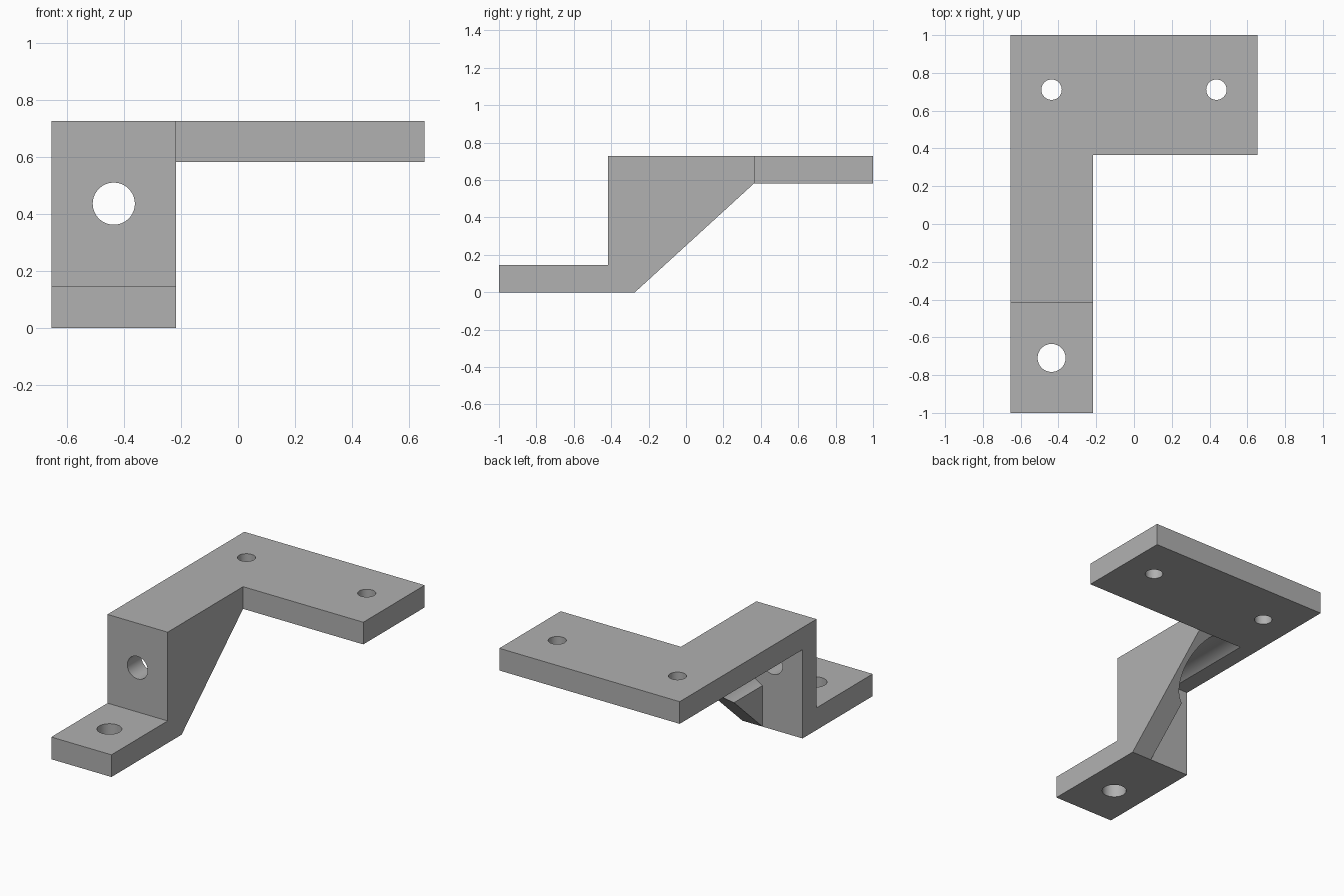
import bpy
import bmesh
import math
from mathutils import Matrix, Vector

cube = bpy.data.objects.get("Cube")
if cube:
    bpy.data.objects.remove(cube, do_unlink=True)

# Main dimensions
SIDE = 0.6545            # half width
T = 0.1455               # material thickness
INNER, OUTER = -0.364, -0.218   # x of the gusset's two sides
WALL, BACK, REAR = -0.418, -0.273, 0.364   # y of wall front, wall back, rear plate
UNDER, TOP = 0.582, 0.7275      # z of top plate
HOLE_X = -0.4364
HOLE_Z = 0.4364

metal = bpy.data.materials.new("grey metal")
metal.use_nodes = True
grey = (0.44, 0.44, 0.44, 1)
metal.diffuse_color = grey
metal.node_tree.nodes["Principled BSDF"].inputs["Base Color"].default_value = grey

# Side profiles (y, z) of the bracket's parts
foot = [(-1, 0), (WALL, 0), (WALL, T), (-1, T)]
wall = [(WALL, 0), (BACK, 0), (BACK, UNDER), (WALL, UNDER), (WALL, T)]
wall_top = [(WALL, UNDER), (BACK, UNDER), (BACK, TOP), (WALL, TOP)]
arm = [(BACK, UNDER), (REAR, UNDER), (REAR, TOP), (BACK, TOP)]
gusset = [(BACK, 0), (REAR, UNDER), (BACK, UNDER)]
plate = [(REAR, UNDER), (1, UNDER), (1, TOP), (REAR, TOP)]

# Which parts fill each span across the width
spans = [
    (-SIDE, INNER, [foot, wall, wall_top, arm, plate]),
    (INNER, OUTER, [foot, wall, wall_top, arm, plate, gusset]),
    (OUTER, SIDE, [plate]),
]

bm = bmesh.new()
corners = {}
walls = {}


def corner(x, yz):
    key = (x, *yz)
    if key not in corners:
        corners[key] = bm.verts.new(key)
    return corners[key]


def toggle_face(verts):
    """Add a face, or cancel it where two solids touch."""
    key = frozenset(verts)
    if key in walls:
        del walls[key]
    else:
        walls[key] = verts


for x0, x1, parts in spans:
    for part in parts:
        a = [corner(x0, p) for p in part]
        b = [corner(x1, p) for p in part]
        toggle_face(a)
        toggle_face(b)
        for i in range(len(part)):
            j = (i + 1) % len(part)
            toggle_face([a[i], a[j], b[j], b[i]])

for verts in walls.values():
    bm.faces.new(verts)
loose = [v for v in bm.verts if not v.link_faces]
bmesh.ops.delete(bm, geom=loose, context='VERTS')
bmesh.ops.recalc_face_normals(bm, faces=bm.faces)
bmesh.ops.dissolve_limit(bm, angle_limit=math.radians(1), verts=bm.verts, edges=bm.edges)

mesh = bpy.data.meshes.new("offset_bracket")
bm.to_mesh(mesh)
bm.free()
bracket = bpy.data.objects.new("offset_bracket", mesh)
bpy.context.collection.objects.link(bracket)
mesh.materials.append(metal)
bpy.context.view_layer.objects.active = bracket


def drill(name, start, end, radius):
    """Cut a round hole between two points."""
    start, end = Vector(start), Vector(end)
    axis = end - start
    turn = axis.to_track_quat('Z', 'Y').to_matrix().to_4x4()
    tool = bmesh.new()
    bmesh.ops.create_cone(tool, cap_ends=True, segments=64, radius1=radius, radius2=radius,
                          depth=axis.length,
                          matrix=Matrix.Translation((start + end) / 2) @ turn)
    data = bpy.data.meshes.new(name)
    tool.to_mesh(data)
    tool.free()
    data.materials.append(metal)
    cutter = bpy.data.objects.new(name, data)
    cutter.hide_render = True
    bpy.context.collection.objects.link(cutter)
    mod = bracket.modifiers.new(name, 'BOOLEAN')
    mod.operation = 'DIFFERENCE'
    mod.solver = 'EXACT'
    mod.object = cutter
    bpy.ops.object.modifier_apply(modifier=name)
    bpy.data.objects.remove(cutter, do_unlink=True)


# Screw head clearance behind the wall, then the through holes
drill("head_clearance", (HOLE_X, BACK + 0.0005, HOLE_Z), (HOLE_X, REAR - 0.001, HOLE_Z), 0.182)
drill("wall_hole", (HOLE_X, WALL - 0.1, HOLE_Z), (HOLE_X, BACK + 0.1, HOLE_Z), 0.074)
drill("foot_hole", (HOLE_X, -0.709, -0.1), (HOLE_X, -0.709, T + 0.1), 0.074)
for side in (-1, 1):
    drill("plate_hole", (side * HOLE_X, 0.711, UNDER - 0.1),
          (side * HOLE_X, 0.711, TOP + 0.1), 0.054)

# Smooth bores with crisp edges
bpy.ops.object.select_all(action='DESELECT')
bracket.select_set(True)
bpy.ops.object.shade_smooth_by_angle(angle=math.radians(30))
